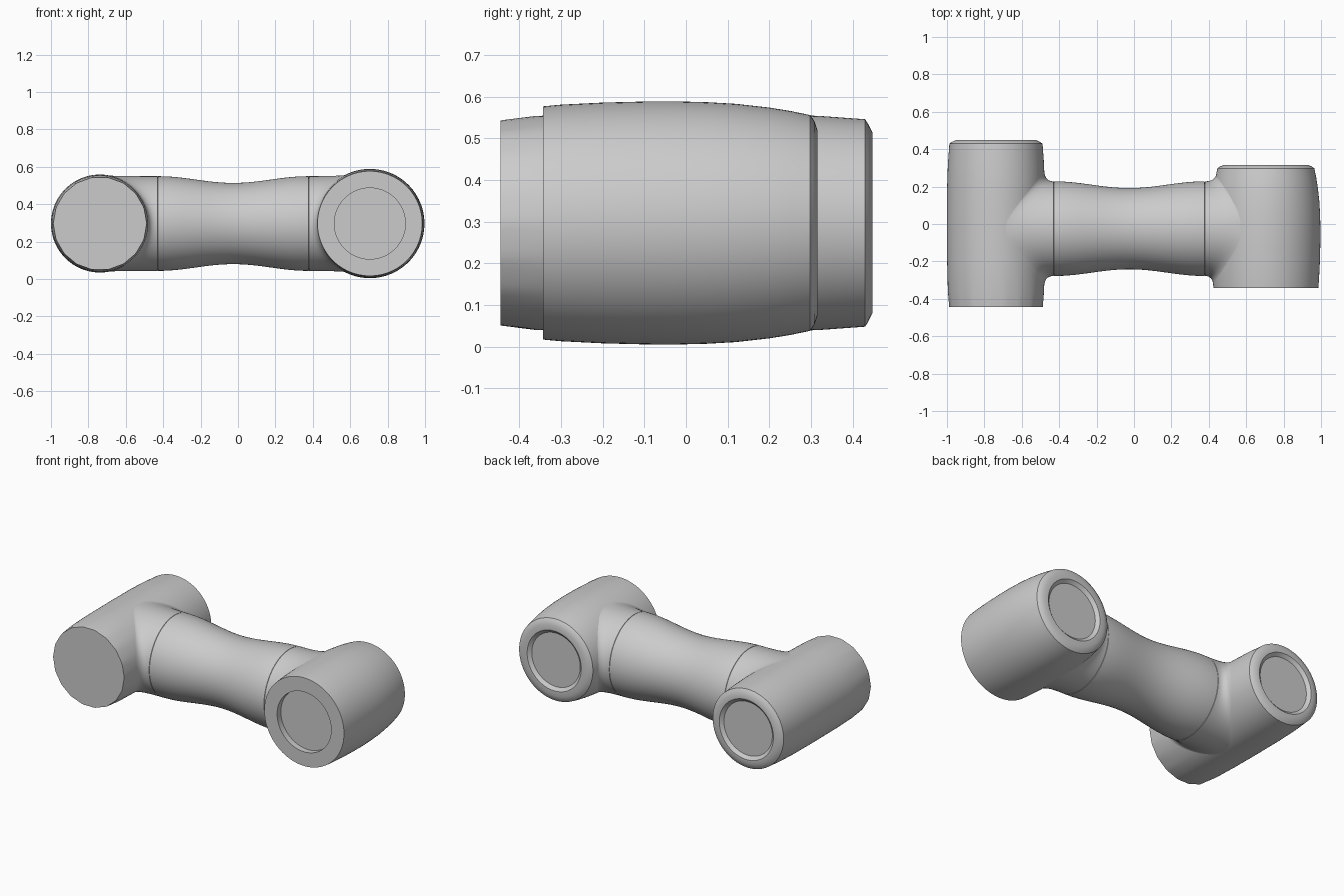
import bpy, bmesh, math

if "Cube" in bpy.data.objects:
    bpy.data.objects.remove(bpy.data.objects["Cube"])

SEG = 96
ZC = 0.297      # height of every axis
YC = -0.025     # tube axis offset
TUBE_R = 0.253

grey = bpy.data.materials.new("light_grey")
grey.use_nodes = True
grey.diffuse_color = (0.6, 0.6, 0.6, 1)
grey.node_tree.nodes["Principled BSDF"].inputs["Base Color"].default_value = (0.6, 0.6, 0.6, 1)


def loft(name, rings, cap=False):
    """Skin a list of closed rings, optionally capping both ends."""
    bm = bmesh.new()
    loops = [[bm.verts.new(p) for p in ring] for ring in rings]
    for a, b in zip(loops, loops[1:]):
        for i in range(SEG):
            j = (i + 1) % SEG
            bm.faces.new((a[i], a[j], b[j], b[i]))
    if cap:
        bm.faces.new(loops[0])
        bm.faces.new(loops[-1])
    bmesh.ops.recalc_face_normals(bm, faces=bm.faces)
    mesh = bpy.data.meshes.new(name)
    bm.to_mesh(mesh)
    bm.free()
    mesh.materials.append(grey)
    obj = bpy.data.objects.new(name, mesh)
    bpy.context.collection.objects.link(obj)
    bpy.ops.object.select_all(action="DESELECT")
    obj.select_set(True)
    bpy.context.view_layer.objects.active = obj
    bpy.ops.object.shade_smooth_by_angle(angle=math.radians(30))
    return obj


def angles():
    return [2 * math.pi * i / SEG for i in range(SEG)]


def radius_at(wall, y):
    """Smoothly interpolated barrel radius from (y, r) wall points."""
    y = min(max(y, wall[0][0]), wall[-1][0])
    for (y0, r0), (y1, r1) in zip(wall, wall[1:]):
        if y <= y1:
            return r0 + (r1 - r0) * (y - y0) / (y1 - y0)


def barrel(name, cx, front, wall, back, facets=0):
    """Lathe about the y direction; a faceted front rim is a coarse polygon."""
    rings = []
    for k, (y, r) in enumerate(front + wall + back):
        ring = []
        for t in angles():
            rr = r
            if facets and k == 0:
                step = 2 * math.pi / facets
                rr = r * math.cos(step / 2) / math.cos(t % step - step / 2)
            ring.append((cx + rr * math.cos(t), y, ZC + rr * math.sin(t)))
        rings.append(ring)
    return loft(name, rings, cap=True)


def blend(name, seam_x, cx, wall, spread):
    """Fillet from the tube's round seam onto the side of a barrel."""
    side = 1 if seam_x > cx else -1
    steps = 12
    rings = []
    for k in range(steps + 1):
        u = k / steps
        ring = []
        for t in angles():
            c, s = math.cos(t), math.sin(t)
            y_end = YC + spread * c
            r = radius_at(wall, y_end)
            end = (cx + side * r * abs(c), y_end, ZC + r * s)
            start = (seam_x, YC + TUBE_R * c, ZC + TUBE_R * s)
            mid = (end[0], start[1], start[2])
            ring.append([(1 - u) ** 2 * a + 2 * u * (1 - u) * m + u * u * b
                         for a, m, b in zip(start, mid, end)])
        rings.append(ring)
    return loft(name, rings)


# Long barrel on the right: flat front, chamfered and dished back
long_wall = [(-0.36, 0.257), (-0.2, 0.261), (0, 0.262), (0.2, 0.261),
             (0.32, 0.257), (0.43, 0.249)]
barrel("long_barrel", -0.738, [(-0.445, 0.25)], long_wall,
       [(0.437, 0.238), (0.448, 0.216), (0.448, 0.19), (0.43, 0.17)], facets=18)

# Short barrel on the left: bulged wall, recessed front, dished back
short_wall = [(-0.343, 0.28), (-0.3, 0.284), (-0.2, 0.289), (-0.1, 0.2915), (-0.03, 0.292),
              (0.05, 0.290), (0.12, 0.286), (0.2, 0.277), (0.25, 0.269), (0.298, 0.259)]
barrel("short_barrel", 0.705, [(-0.305, 0.19), (-0.343, 0.19)], short_wall,
       [(0.308, 0.245), (0.316, 0.222), (0.316, 0.19), (0.298, 0.17)])

# Fillets joining tube and barrels
blend("long_barrel_fillet", -0.43, -0.738, long_wall, 0.315)
blend("short_barrel_fillet", 0.38, 0.705, short_wall, 0.317)

# Waisted tube with a fine seam groove at each end
x0, x1, lip = -0.43, 0.38, 0.003
tube_rings = []
sections = [(x0, TUBE_R), (x0 + lip / 2, TUBE_R - lip)]
for i in range(33):
    f = i / 32
    waist = 0.5 - 0.5 * math.cos(2 * math.pi * f)
    sections.append((x0 + lip + (x1 - x0 - 2 * lip) * f, TUBE_R - 0.036 * waist))
sections += [(x1 - lip / 2, TUBE_R - lip), (x1, TUBE_R)]
for x, r in sections:
    tube_rings.append([(x, YC + r * math.cos(t), ZC + r * math.sin(t)) for t in angles()])
loft("waisted_tube", tube_rings)
